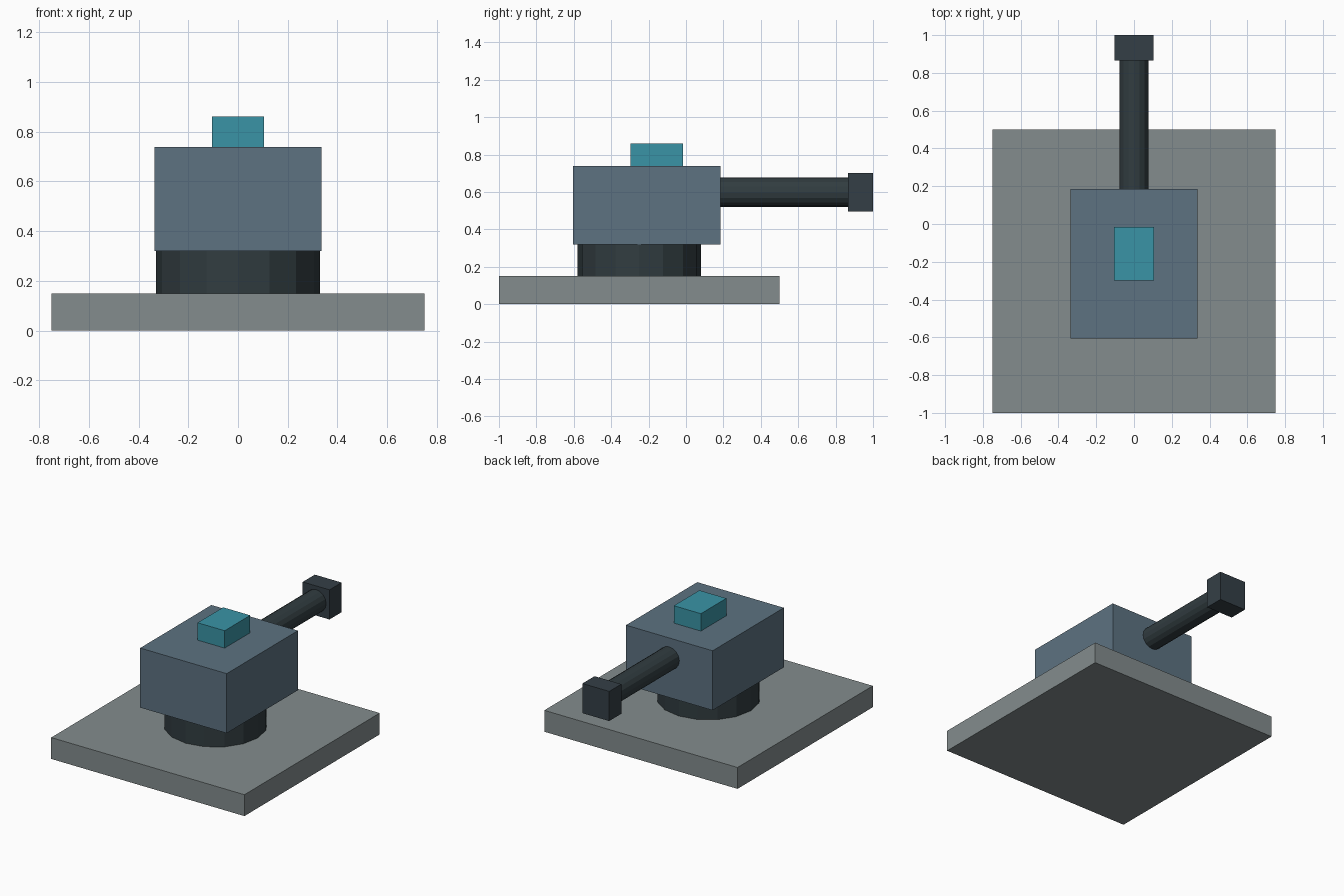
import bpy
from math import radians

default = bpy.data.objects.get("Cube")
if default:
    bpy.data.objects.remove(default, do_unlink=True)


def linear(c):
    c /= 255
    return c / 12.92 if c <= 0.04045 else ((c + 0.055) / 1.055) ** 2.4


def material(name, *rgb):
    mat = bpy.data.materials.new(name)
    mat.use_nodes = True
    colour = (*map(linear, rgb), 1)
    mat.diffuse_color = colour
    bsdf = next(n for n in mat.node_tree.nodes if n.type == "BSDF_PRINCIPLED")
    bsdf.inputs["Base Color"].default_value = colour
    return mat


def finish(name, mat):
    obj = bpy.context.object
    obj.name = obj.data.name = name
    obj.data.materials.append(mat)
    return obj


def box(name, mat, low, high):
    """Axis-aligned box between two corners."""
    centre = [(a + b) / 2 for a, b in zip(low, high)]
    bpy.ops.mesh.primitive_cube_add(size=1, location=centre)
    obj = finish(name, mat)
    obj.scale = [b - a for a, b in zip(low, high)]
    bpy.ops.object.transform_apply(location=False, rotation=False, scale=True)


def cylinder(name, mat, radius, length, centre, tilt=0):
    bpy.ops.mesh.primitive_cylinder_add(vertices=16, radius=radius, depth=length,
                                        location=centre, rotation=(radians(tilt), 0, 0))
    finish(name, mat)


stone = material("stone grey", 131, 140, 141)
steel = material("blue steel", 93, 114, 129)
teal = material("teal", 58, 148, 166)
dark = material("dark iron", 49, 60, 64)
muzzle_dark = material("dark slate", 52, 63, 70)

# Base slab and rotating ring
box("base_plate", stone, (-0.75, -1, 0), (0.75, 0.5, 0.15))
cylinder("swivel_ring", dark, 0.33, 0.17, (0, -0.25, 0.235))

# Turret body with its sensor block
box("turret_body", steel, (-0.336, -0.605, 0.32), (0.336, 0.185, 0.738))
box("sensor_block", teal, (-0.105, -0.298, 0.738), (0.105, -0.015, 0.86))

# Barrel pointing backwards, with a square muzzle
cylinder("barrel", dark, 0.078, 0.78, (0, 0.49, 0.598), tilt=90)
box("muzzle", muzzle_dark, (-0.104, 0.866, 0.494), (0.104, 1, 0.702))
